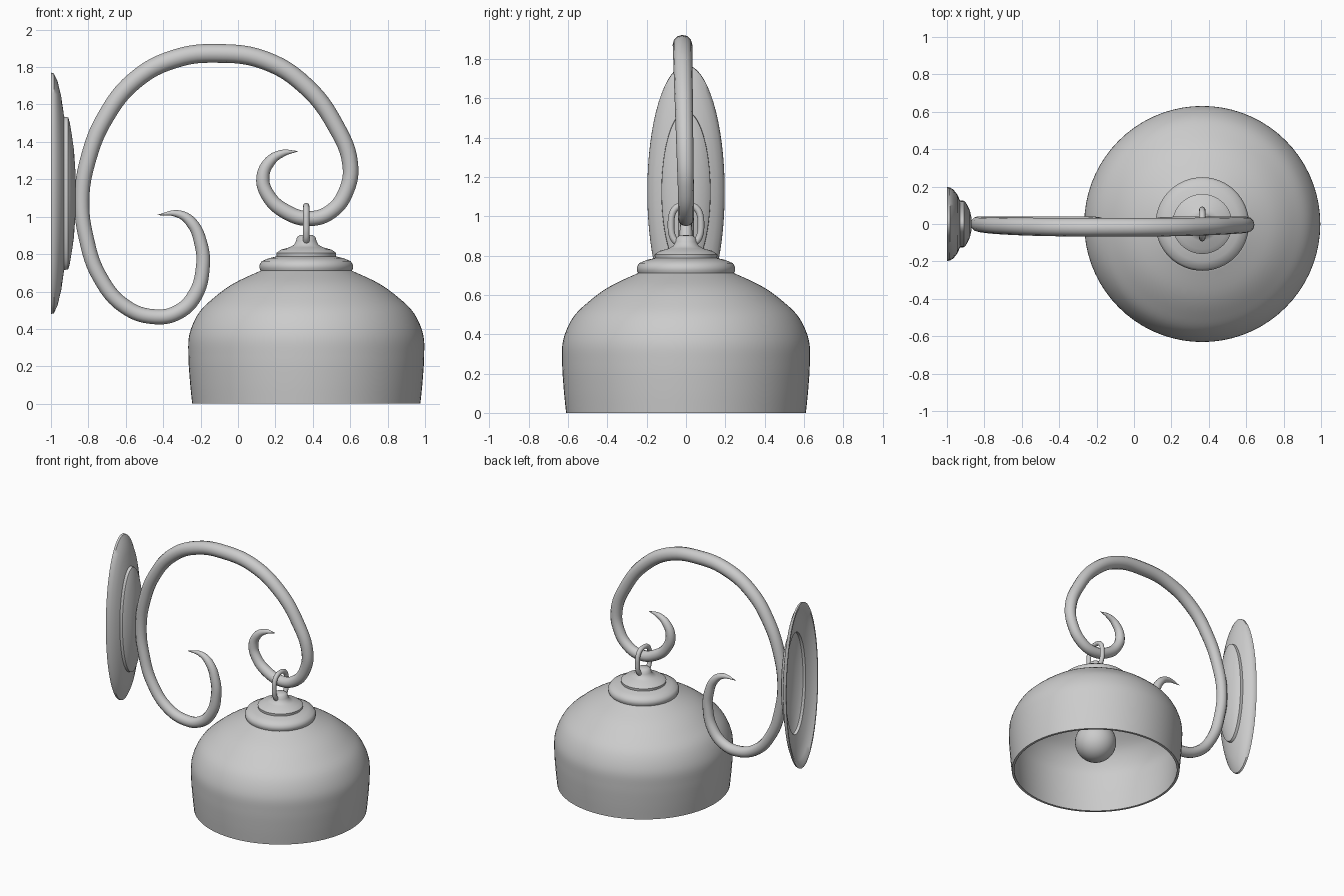
import bpy, bmesh, math

if "Cube" in bpy.data.objects:
    bpy.data.objects.remove(bpy.data.objects["Cube"])

CX = 0.365                      # lamp axis


def smooth(obj, angle=40):
    bpy.ops.object.select_all(action='DESELECT')
    obj.select_set(True)
    bpy.context.view_layer.objects.active = obj
    bpy.ops.object.shade_smooth_by_angle(angle=math.radians(angle))


def catmull(pts, n=5):
    """Round off a coarse profile."""
    out = []
    for i in range(len(pts) - 1):
        p0, p1, p2 = pts[max(i - 1, 0)], pts[i], pts[i + 1]
        p3 = pts[min(i + 2, len(pts) - 1)]
        for k in range(n):
            t = k / n
            out.append(tuple(0.5 * (2 * b + (c - a) * t + (2 * a - 5 * b + 4 * c - d) * t * t
                                    + (3 * b - a - 3 * c + d) * t ** 3)
                             for a, b, c, d in zip(p0, p1, p2, p3)))
    return out + [pts[-1]]


def lathe(name, profile, place, seg=64):
    """Revolve (radius, height) pairs; place(u, v, h) maps to world."""
    bm = bmesh.new()
    rings = []
    for r, h in profile:
        if r < 1e-5:
            rings.append([bm.verts.new(place(0, 0, h))])
        else:
            rings.append([bm.verts.new(place(r * math.cos(2 * math.pi * i / seg),
                                             r * math.sin(2 * math.pi * i / seg), h))
                          for i in range(seg)])
    for a, b in zip(rings, rings[1:]):
        for i in range(seg):
            j = (i + 1) % seg
            q = [a[i % len(a)], a[j % len(a)], b[j % len(b)], b[i % len(b)]]
            bm.faces.new(list(dict.fromkeys(q)))
    bmesh.ops.recalc_face_normals(bm, faces=bm.faces)
    mesh = bpy.data.meshes.new(name)
    bm.to_mesh(mesh)
    bm.free()
    obj = bpy.data.objects.new(name, mesh)
    bpy.context.collection.objects.link(obj)
    smooth(obj)
    return obj


def tube(name, pts, depth, cyclic=False):
    """Round tube through (x, y, z, radius factor) points."""
    cu = bpy.data.curves.new(name, 'CURVE')
    cu.dimensions = '3D'
    cu.bevel_depth, cu.bevel_resolution, cu.resolution_u = depth, 4, 6
    cu.use_fill_caps = True
    sp = cu.splines.new('BEZIER')
    sp.bezier_points.add(len(pts) - 1)
    sp.use_cyclic_u = cyclic
    for bp, (x, y, z, r) in zip(sp.bezier_points, pts):
        bp.co, bp.radius = (x, y, z), r
        bp.handle_left_type = bp.handle_right_type = 'AUTO'
    obj = bpy.data.objects.new(name, cu)
    bpy.context.collection.objects.link(obj)
    bpy.ops.object.select_all(action='DESELECT')
    obj.select_set(True)
    bpy.context.view_layer.objects.active = obj
    bpy.ops.object.convert(target='MESH')
    smooth(bpy.context.object)


def lamp(u, v, h):
    return (CX + u, v, h)


def wall(u, v, h):
    return (h, 0.197 * u, 1.125 + 0.645 * v)


# Bell-shaped shade: outer wall, lip, inner wall
outer = catmull([(0.61, 0), (0.622, 0.12), (0.63, 0.25), (0.625, 0.37), (0.575, 0.485),
                 (0.49, 0.57), (0.385, 0.645), (0.24, 0.713)])
inner = [(r - 0.018, h - 0.018 * min(1, h / 0.4)) for r, h in reversed(outer)]
lathe("shade", [(0, 0.725)] + outer[::-1] + inner[::-1] + [(0, 0.7)], lamp, 72)

# Stepped cap with knob
lathe("cap", [(0, 0.705), (0.243, 0.709), (0.25, 0.725), (0.25, 0.742), (0.238, 0.762),
              (0.2, 0.778), (0.158, 0.788), (0.16, 0.806), (0.135, 0.824), (0.09, 0.836),
              (0.065, 0.85), (0.055, 0.87), (0.05, 0.89), (0.035, 0.902), (0, 0.905)], lamp)

# Bulb with neck
ball = [(0.15 * math.sin(a), 0.235 - 0.15 * math.cos(a))
        for a in [math.radians(d) for d in range(0, 146, 8)]]
lathe("bulb", ball + [(0.07, 0.4), (0.065, 0.45), (0.065, 0.7), (0, 0.7)], lamp, 40)

# Oval wall plate, a stepped shell hollow at the back
face = [(1, -1), (0.995, -0.985), (0.93, -0.965), (0.8, -0.945), (0.66, -0.932),
        (0.635, -0.93), (0.63, -0.908), (0.59, -0.9), (0.48, -0.888),
        (0.36, -0.877), (0.2, -0.87), (0, -0.868)]
back = [(r * 0.97, max(h - 0.015, -1)) for r, h in face]
lathe("wall_plate", face[::-1] + back, wall)

# Scrolled arm with tapering curls
path = [(-0.43, 1.01), (-0.32, 1.015), (-0.25, 0.97), (-0.197, 0.85), (-0.188, 0.73),
        (-0.23, 0.58), (-0.32, 0.49), (-0.445, 0.465), (-0.605, 0.52), (-0.74, 0.68),
        (-0.81, 0.88), (-0.835, 1.09), (-0.80, 1.31), (-0.71, 1.53), (-0.55, 1.73),
        (-0.335, 1.845), (-0.105, 1.873), (0.145, 1.835), (0.36, 1.70), (0.52, 1.49),
        (0.60, 1.28), (0.58, 1.14), (0.50, 1.03), (0.385, 0.99), (0.25, 1.03),
        (0.16, 1.115), (0.133, 1.21), (0.17, 1.295), (0.235, 1.338), (0.32, 1.35)]
taper = [0.03, 0.4, 0.6, 0.7, 0.74]
arm = []
for i, (x, z) in enumerate(path):
    e = min(i, len(path) - 1 - i)
    lift = max(0, (z - 1.1) / 0.78) if 10 < i < 22 else 0    # top bows slightly forward
    arm.append((x, -0.018 * lift, z, taper[e] if e < 5 else 0.8 + 0.2 * lift))
tube("scroll_arm", arm, 0.05)

# Hanging link joining arm and knob
link = []
for i in range(16):
    c, s = math.cos(i * math.pi / 8), math.sin(i * math.pi / 8)
    link.append((CX, 0.076 * math.copysign(abs(c) ** 0.75, c),
                 0.957 + 0.1 * math.copysign(abs(s) ** 0.75, s), 1))
tube("hanging_link", link, 0.017, True)
